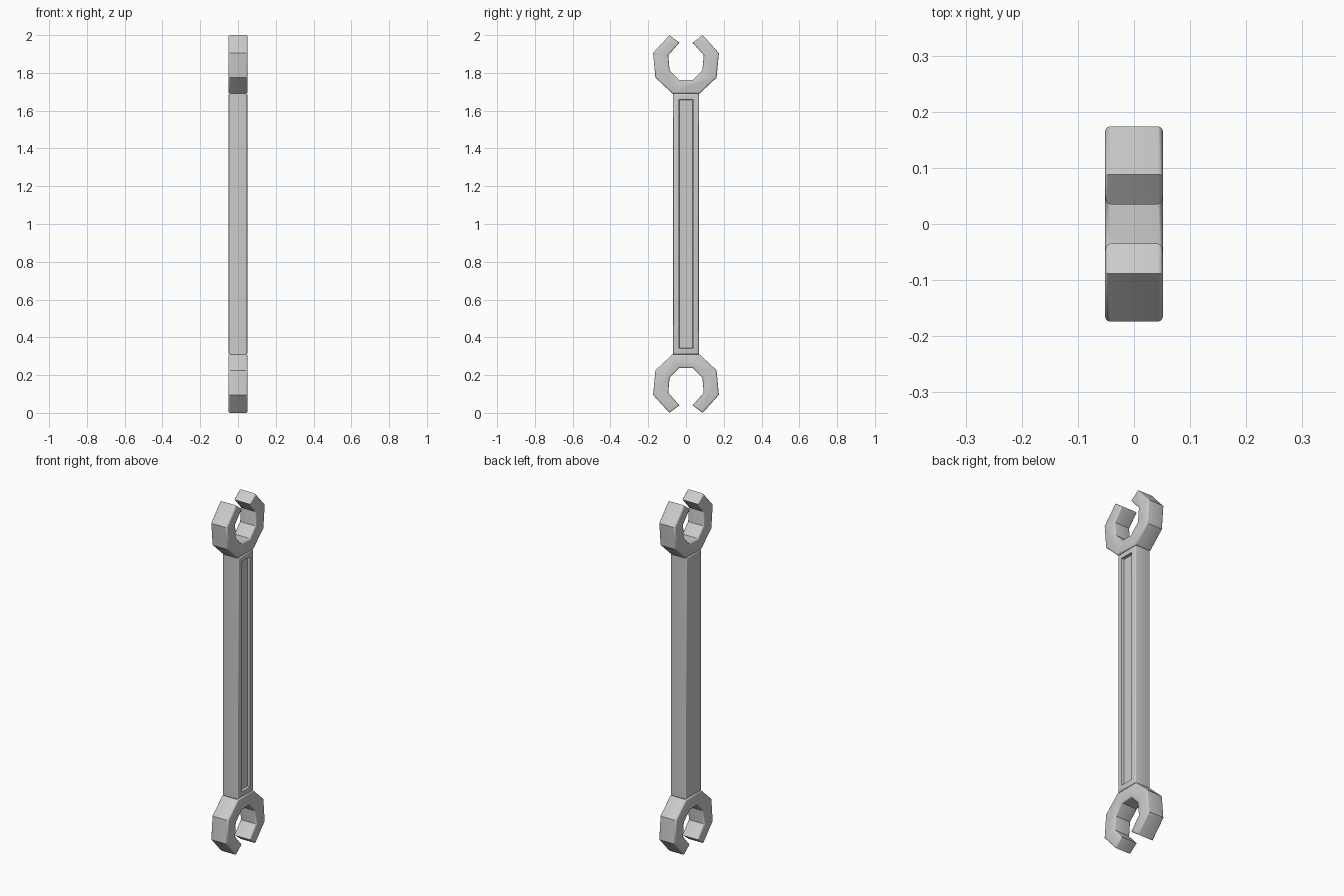
import bpy, bmesh
from mathutils import Vector

if "Cube" in bpy.data.objects:
    bpy.data.objects.remove(bpy.data.objects["Cube"])

HALF_W = 0.0515     # half thickness of the heads
JOINT = 1.69        # height where the upper head meets the handle

# one jaw half: outer edge from joint to tip, then inner edge back down (y, z)
HALF = [(0.071, JOINT), (0.162, 1.775), (0.174, 1.905), (0.088, 2.0),
        (0.035, 1.96), (0.094, 1.893), (0.087, 1.815), (0.036, 1.763)]


def prism(outline, half_x, rim):
    """Extrude a (y, z) outline along x and round the rims of both big faces."""
    bm = bmesh.new()
    face = bm.faces.new([bm.verts.new((-half_x, y, z)) for y, z in outline])
    ext = bmesh.ops.extrude_face_region(bm, geom=[face], use_keep_orig=True)
    for v in ext["geom"]:
        if isinstance(v, bmesh.types.BMVert):
            v.co.x = half_x
    bmesh.ops.recalc_face_normals(bm, faces=bm.faces)
    edges = [e for e in bm.edges if abs(e.verts[0].co.x - e.verts[1].co.x) < 1e-6]
    bmesh.ops.bevel(bm, geom=edges, offset=rim, segments=3, profile=0.5,
                    affect='EDGES', clamp_overlap=True)
    bm.normal_update()
    return bm


def open_joint(bm, z):
    """Remove the hidden end face where two parts meet."""
    hidden = [f for f in bm.faces if abs(f.normal.z) > 0.99
              and abs(f.calc_center_median().z - z) < 0.001]
    bmesh.ops.delete(bm, geom=hidden, context='FACES')


def finish(bm, name):
    mesh = bpy.data.meshes.new(name)
    bm.to_mesh(mesh)
    bm.free()
    obj = bpy.data.objects.new(name, mesh)
    bpy.context.collection.objects.link(obj)
    bpy.ops.object.select_all(action='DESELECT')
    obj.select_set(True)
    bpy.context.view_layer.objects.active = obj
    bpy.ops.object.shade_smooth_by_angle(angle=0.6)
    return obj


# open jaw heads, the lower one flipped
outline = HALF + [(-y, z) for y, z in reversed(HALF)]
for name, flip in (("upper_head", False), ("lower_head", True)):
    pts = [(y, 2 - z) if flip else (y, z) for y, z in outline]
    head = prism(pts, HALF_W, 0.009)
    open_joint(head, 2 - JOINT if flip else JOINT)
    finish(head, name)

# handle with a long recess on the +x side only
low = 2 - JOINT
handle = prism([(-0.069, low), (0.069, low), (0.069, JOINT), (-0.069, JOINT)], 0.05, 0.009)
panel = max(handle.faces, key=lambda f: f.normal.x * f.calc_area())
bmesh.ops.inset_region(handle, faces=[panel], thickness=0.031)
bmesh.ops.inset_region(handle, faces=[panel], thickness=0.004)
bmesh.ops.translate(handle, verts=panel.verts, vec=Vector((-0.015, 0, 0)))
handle.normal_update()
open_joint(handle, JOINT)
open_joint(handle, low)
finish(handle, "handle")
